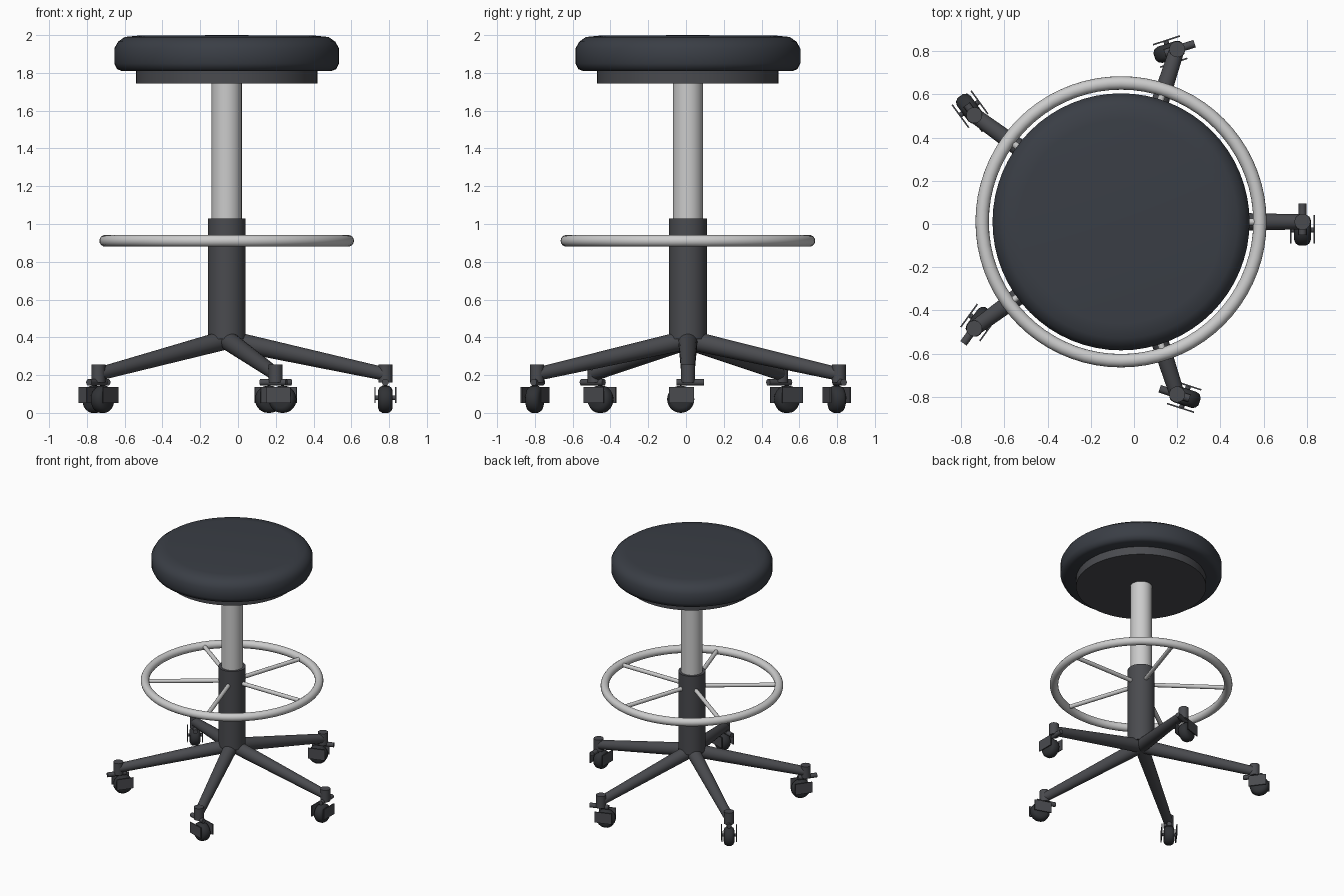
import bpy, bmesh, math
from mathutils import Vector, Matrix

if "Cube" in bpy.data.objects:
    bpy.data.objects.remove(bpy.data.objects["Cube"])

CX, CY = -0.06, 0.01
CENTRE = Vector((CX, CY, 0))


def material(name, color):
    m = bpy.data.materials.new(name)
    m.diffuse_color = (*color, 1)
    m.use_nodes = True
    m.node_tree.nodes["Principled BSDF"].inputs["Base Color"].default_value = m.diffuse_color
    return m


VINYL = material("dark_vinyl", (0.042, 0.048, 0.06))
FRAME = material("dark_frame", (0.068, 0.07, 0.078))
RUBBER = material("black_rubber", (0.03, 0.032, 0.036))


def finish(bm, name, mat=None, angle=35):
    bmesh.ops.recalc_face_normals(bm, faces=bm.faces[:])
    me = bpy.data.meshes.new(name)
    bm.to_mesh(me)
    bm.free()
    ob = bpy.data.objects.new(name, me)
    bpy.context.collection.objects.link(ob)
    if mat:
        me.materials.append(mat)
    bpy.ops.object.select_all(action='DESELECT')
    ob.select_set(True)
    bpy.context.view_layer.objects.active = ob
    bpy.ops.object.shade_smooth_by_angle(angle=math.radians(angle))
    return ob


def lathe(name, profile, matrix, mat=None, segs=48, angle=35):
    """Spin (radius, height) points around the local z axis."""
    bm = bmesh.new()
    verts = [bm.verts.new((r, 0, z)) for r, z in profile]
    edges = [bm.edges.new(p) for p in zip(verts, verts[1:])]
    bmesh.ops.spin(bm, geom=verts + edges, cent=(0, 0, 0), axis=(0, 0, 1),
                   angle=math.tau, steps=segs)
    bmesh.ops.remove_doubles(bm, verts=bm.verts[:], dist=1e-5)
    bm.transform(matrix)
    return finish(bm, name, mat, angle)


def rod(name, a, b, r1, r2, mat=None, segs=20):
    """Tapered cylinder between two points."""
    d = b - a
    m = Matrix.Translation(a) @ d.to_track_quat('Z', 'Y').to_matrix().to_4x4()
    return lathe(name, [(0, 0), (r1, 0), (r2, d.length), (0, d.length)], m, mat, segs)


def box(name, lo, hi, matrix, mat):
    lo, hi = Vector(lo), Vector(hi)
    bm = bmesh.new()
    bmesh.ops.create_cube(bm, size=1)
    bm.transform(matrix @ Matrix.Translation((lo + hi) / 2)
                 @ Matrix.Diagonal((*(hi - lo), 1)))
    return finish(bm, name, mat)


base = Matrix.Translation(CENTRE)

# Seat cushion and the plate under it
lathe("seat", [(0, 1.81), (0.555, 1.81), (0.58, 1.82), (0.595, 1.85), (0.595, 1.93),
               (0.575, 1.965), (0.54, 1.99), (0.47, 1.997), (0, 2.0)],
      base, VINYL, 64, 60)
lathe("seat_plate", [(0, 1.745), (0.48, 1.745), (0.48, 1.815), (0, 1.815)], base, FRAME, 64)

# Column
lathe("gas_lift", [(0, 0.95), (0.08, 0.95), (0.08, 1.75), (0, 1.75)], base)
lathe("column_sleeve", [(0, 0.39), (0.1, 0.39), (0.1, 1.03), (0, 1.03)], base, FRAME)

# Foot ring
lathe("foot_ring", [(0.643 + 0.031 * math.cos(i * math.tau / 16),
                     0.911 + 0.031 * math.sin(i * math.tau / 16)) for i in range(17)],
      base, None, 72)


def caster(k, pos, heading):
    """Wheel trails along local +x from the swivel stem."""
    m = Matrix.Translation(pos) @ Matrix.Rotation(heading, 4, 'Z')
    lathe(f"caster_stem_{k}", [(0, 0.16), (0.037, 0.16), (0.037, 0.257), (0, 0.257)],
          m, FRAME, 20)
    # horizontal bracket bar above the wheel
    rod(f"caster_bar_{k}", m @ Vector((-0.085, 0, 0.162)), m @ Vector((0.06, 0, 0.162)),
        0.018, 0.018, FRAME, 12)
    # rounded wheel and its axle
    wheel = m @ Matrix.Translation((0.038, 0, 0.072)) @ Matrix.Rotation(math.pi / 2, 4, 'X')
    lathe(f"caster_wheel_{k}", [(0, -0.039), (0.045, -0.039), (0.062, -0.032), (0.072, -0.016),
                                (0.072, 0.016), (0.062, 0.032), (0.045, 0.039), (0, 0.039)],
          wheel, RUBBER, 28, 50)
    rod(f"caster_axle_{k}", m @ Vector((0.038, -0.056, 0.08)),
        m @ Vector((0.038, 0.056, 0.08)), 0.012, 0.012, FRAME, 12)
    # side guards
    for side, s in (("left", 1), ("right", -1)):
        y = sorted((s * 0.051, s * 0.058))
        box(f"caster_guard_{side}_{k}", (-0.032, y[0], 0.052), (0.1, y[1], 0.138), m, FRAME)


# Five legs, spokes and casters
for k in range(5):
    a = math.radians(72 * k)
    d = Vector((math.cos(a), math.sin(a), 0))

    def at(r, z):
        return CENTRE + d * r + Vector((0, 0, z))

    rod(f"leg_{k}", at(0, 0.388), at(0.84, 0.205), 0.052, 0.035, FRAME, 24)
    rod(f"ring_spoke_{k}", at(0.08, 0.911), at(0.64, 0.911), 0.016, 0.016, None, 14)
    caster(k, at(0.84, 0), math.radians(270 - 72 * k))
